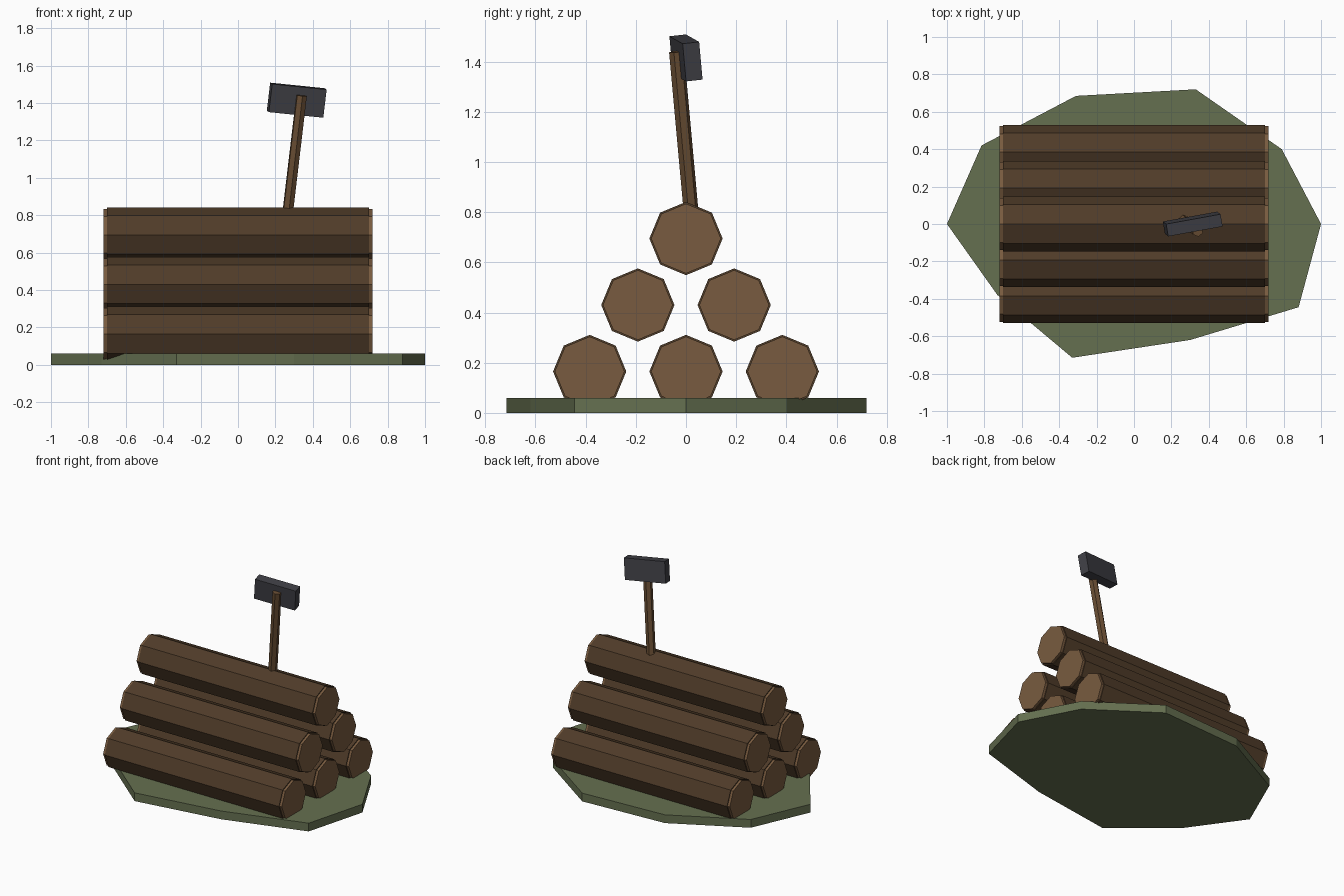
import bpy, bmesh, math
from mathutils import Matrix, Vector, Euler

cube = bpy.data.objects.get("Cube")
if cube:
    bpy.data.objects.remove(cube, do_unlink=True)


def material(name, rgb):
    m = bpy.data.materials.new(name)
    m.use_nodes = True
    m.diffuse_color = (*rgb, 1)
    m.node_tree.nodes["Principled BSDF"].inputs["Base Color"].default_value = (*rgb, 1)
    return m


GRASS = material("moss green", (0.13, 0.16, 0.08))
BARK = material("dark bark", (0.08, 0.045, 0.022))
WOOD = material("cut wood", (0.19, 0.105, 0.05))
HANDLE = material("handle wood", (0.14, 0.075, 0.033))
METAL = material("dark metal", (0.05, 0.05, 0.06))


def add_object(name, bm, mat):
    bmesh.ops.recalc_face_normals(bm, faces=bm.faces)
    mesh = bpy.data.meshes.new(name)
    bm.to_mesh(mesh)
    bm.free()
    mesh.materials.append(mat)
    obj = bpy.data.objects.new(name, mesh)
    bpy.context.collection.objects.link(obj)
    return obj


def prism(name, sides, radius, length, matrix, mat):
    bm = bmesh.new()
    bmesh.ops.create_cone(bm, cap_ends=True, segments=sides, radius1=radius,
                          radius2=radius, depth=length, matrix=matrix)
    return add_object(name, bm, mat)


# Irregular ground slab
outline = [(1, 0), (0.79, 0.4), (0.33, 0.72), (-0.31, 0.685), (-0.815, 0.42),
           (-1, 0), (-0.73, -0.38), (-0.33, -0.715), (0.3, -0.62), (0.88, -0.445)]
bm = bmesh.new()
base = bm.faces.new([bm.verts.new((x, y, 0)) for x, y in outline])
slab = bmesh.ops.extrude_face_region(bm, geom=[base])["geom"]
bmesh.ops.translate(bm, vec=(0, 0, 0.06),
                    verts=[v for v in slab if isinstance(v, bmesh.types.BMVert)])
add_object("ground_slab", bm, GRASS)

# Pyramid of octagonal logs, each with slightly narrower pale cut ends
along_x = Matrix.Rotation(math.pi / 2, 4, 'Y')
for row in range(3):
    for i in range(3 - row):
        y = (i - (2 - row) / 2) * 0.384
        place = Matrix.Translation((0, y, 0.165 + row * 0.265)) @ along_x
        tag = f"{row + 1}_{i + 1}"
        prism("log_bark_" + tag, 8, 0.146, 1.4, place, BARK)
        for side, end in (("left", 1), ("right", -1)):
            cap = Matrix.Translation((end * 0.708, 0, 0)) @ place
            prism(f"log_end_{side}_{tag}", 8, 0.139, 0.02, cap, WOOD)

# Axe stuck in the top log: handle and block head share one tilt
tilt = Euler((0.11, 0.1, 0.18)).to_matrix().to_4x4()
up = tilt.to_3x3() @ Vector((0, 0, 1))
handle_top = Vector((0.34, -0.038, 1.44))
handle_length = 0.66
prism("axe_handle", 6, 0.03, handle_length,
      Matrix.Translation(handle_top - up * handle_length / 2) @ tilt, HANDLE)

bm = bmesh.new()
bmesh.ops.create_cube(bm, size=1, matrix=Matrix.Translation((0.314, 0, 1.415)) @ tilt
                      @ Matrix.Diagonal((0.297, 0.067, 0.152, 1)))
add_object("axe_head", bm, METAL)
